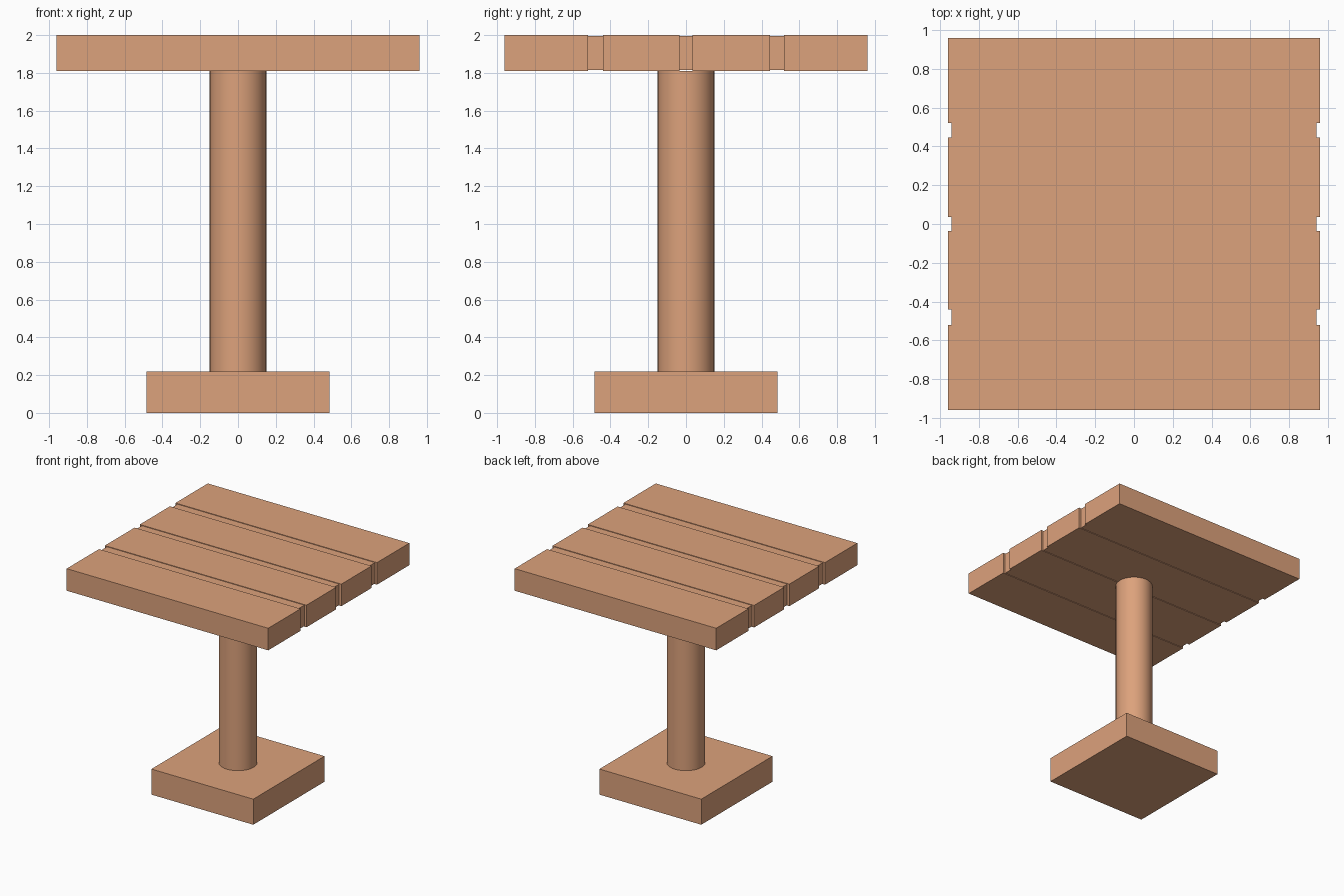
import bpy
import math

if "Cube" in bpy.data.objects:
    bpy.data.objects.remove(bpy.data.objects["Cube"])

wood = bpy.data.materials.new("wood")
wood.diffuse_color = (0.72, 0.36, 0.2, 1)
wood.use_nodes = True
wood.node_tree.nodes["Principled BSDF"].inputs["Base Color"].default_value = wood.diffuse_color


def box(name, x, y, z):
    """Box from (min, max) ranges on each axis."""
    spans = (x, y, z)
    bpy.ops.mesh.primitive_cube_add(size=1, location=[(a + b) / 2 for a, b in spans])
    obj = bpy.context.object
    obj.name = name
    obj.scale = [b - a for a, b in spans]
    bpy.ops.object.transform_apply(location=False, rotation=False, scale=True)
    obj.data.materials.append(wood)
    return obj


# Square foot
box("base", (-0.485, 0.485), (-0.485, 0.485), (0, 0.22))

# Round column between foot and top
bottom, top = 0.22, 1.81
bpy.ops.mesh.primitive_cylinder_add(vertices=32, radius=0.15, depth=top - bottom,
                                    location=(0, 0, (bottom + top) / 2))
column = bpy.context.object
column.name = "column"
column.data.materials.append(wood)
bpy.ops.object.shade_smooth_by_angle(angle=math.radians(40))

# Four table-top planks
planks = [(-0.96, -0.52), (-0.44, -0.035), (0.035, 0.445), (0.52, 0.96)]
for i, span in enumerate(planks, 1):
    box(f"plank_{i}", (-0.96, 0.96), span, (1.81, 2.0))

# Slightly recessed strips filling the gaps between planks
for i, (left, right) in enumerate(zip(planks, planks[1:]), 1):
    box(f"gap_strip_{i}", (-0.94, 0.94), (left[1], right[0]), (1.815, 1.995))
